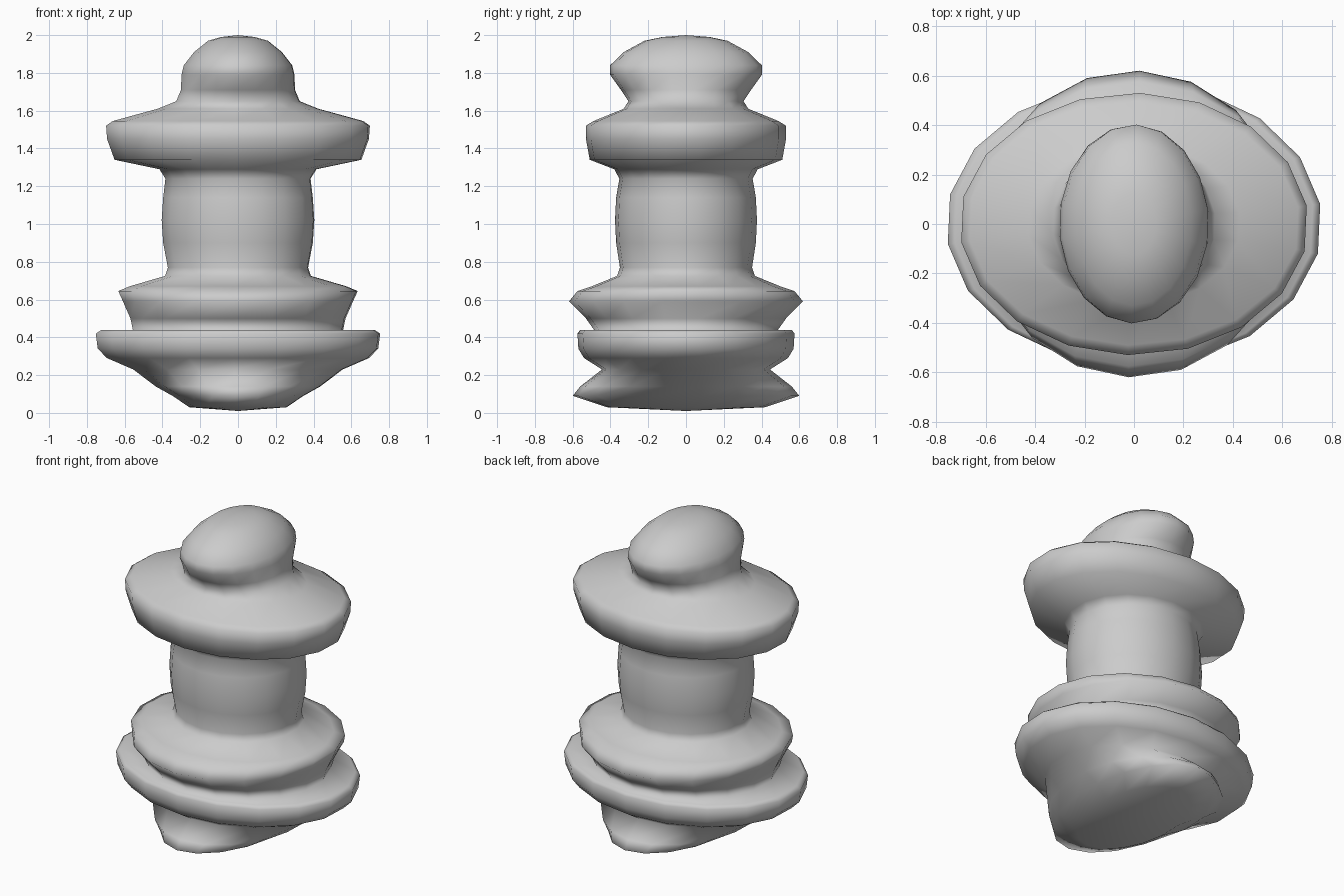
import bpy, bmesh, math

SIDES = 18
TURN = math.radians(8)


def loft(name, rings):
    """Skin stacked elliptical rings (z, x radius, y radius), with pole caps."""
    bm = bmesh.new()
    loops = []
    for z, rx, ry in rings:
        if rx == 0:
            loops.append([bm.verts.new((0, 0, z))] * SIDES)
            continue
        angles = [TURN + 2 * math.pi * i / SIDES for i in range(SIDES)]
        loops.append([bm.verts.new((rx * math.cos(a), ry * math.sin(a), z)) for a in angles])
    for low, high in zip(loops, loops[1:]):
        for i in range(SIDES):
            j = (i + 1) % SIDES
            quad = list(dict.fromkeys((low[i], low[j], high[j], high[i])))
            bm.faces.new(quad)
    bmesh.ops.recalc_face_normals(bm, faces=bm.faces)
    mesh = bpy.data.meshes.new(name)
    bm.to_mesh(mesh)
    bm.free()
    mesh.shade_smooth()
    obj = bpy.data.objects.new(name, mesh)
    bpy.context.collection.objects.link(obj)
    return obj


# Full silhouette from foot to knob; the ellipse changes direction along the height
loft("turned_pillar", [
    # foot, long in y
    (0.01, 0, 0), (0.03, 0.26, 0.42), (0.09, 0.35, 0.60), (0.14, 0.44, 0.56),
    (0.23, 0.56, 0.445),
    # saucer, long in x
    (0.29, 0.70, 0.54), (0.34, 0.75, 0.57), (0.42, 0.76, 0.575), (0.44, 0.73, 0.56),
    (0.43, 0.56, 0.48),
    # lower collar
    (0.50, 0.575, 0.53), (0.59, 0.615, 0.62), (0.645, 0.64, 0.575), (0.67, 0.58, 0.50),
    (0.725, 0.39, 0.365),
    # barrel shaft
    (0.77, 0.375, 0.35), (0.90, 0.40, 0.37), (1.02, 0.408, 0.376),
    (1.14, 0.40, 0.37), (1.24, 0.388, 0.353), (1.29, 0.42, 0.38),
    # brim, long in x
    (1.34, 0.66, 0.51), (1.45, 0.70, 0.53), (1.52, 0.705, 0.53), (1.545, 0.67, 0.49),
    # neck and knob, long in y
    (1.61, 0.43, 0.33), (1.65, 0.33, 0.305), (1.71, 0.305, 0.345),
    (1.79, 0.302, 0.402), (1.84, 0.29, 0.402), (1.91, 0.235, 0.33),
    (1.97, 0.16, 0.22), (1.99, 0.09, 0.125), (2.0, 0, 0),
])
